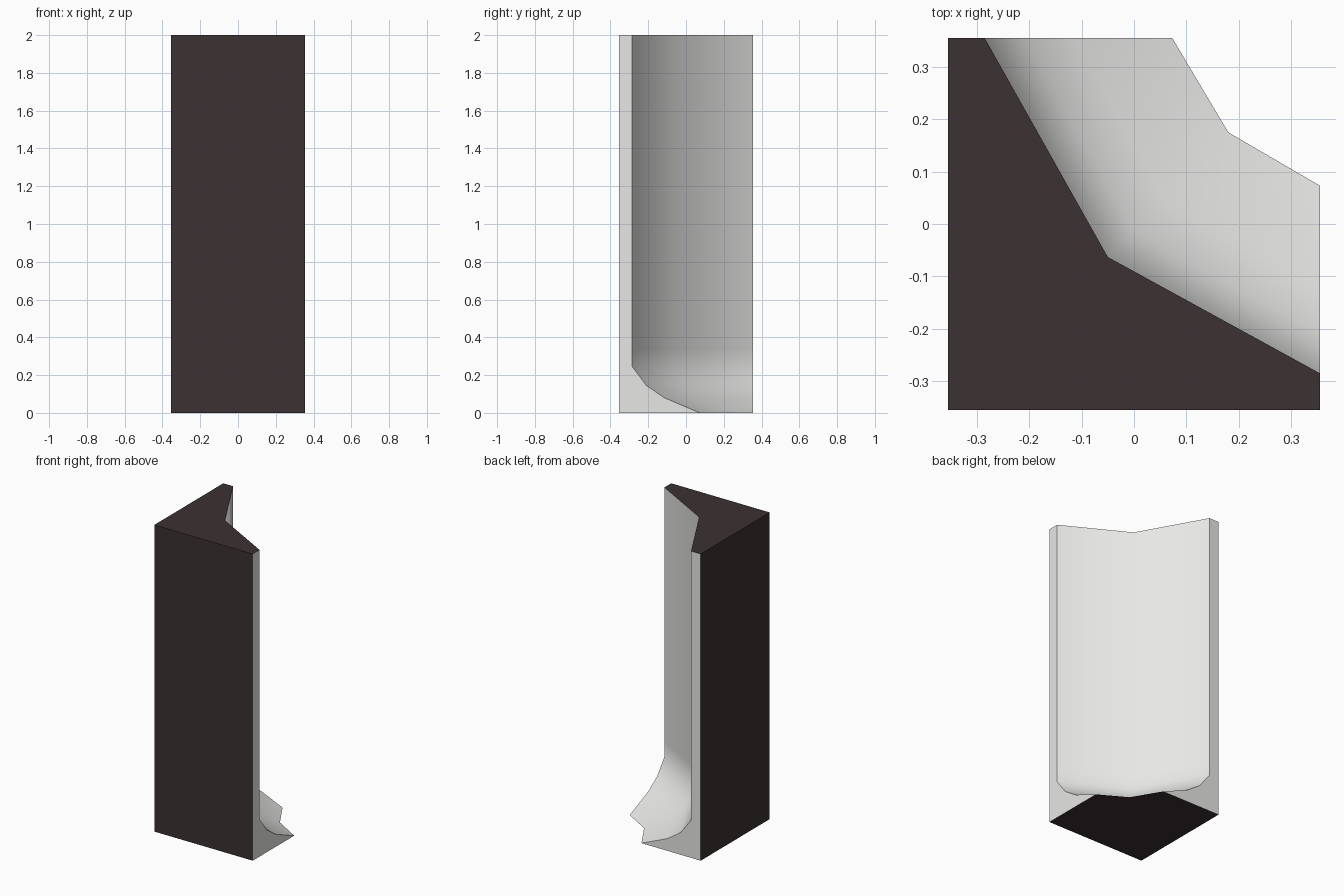
import bpy, bmesh

if "Cube" in bpy.data.objects:
    bpy.data.objects.remove(bpy.data.objects["Cube"])

H = 0.355          # half width of the square footprint
TOP = 2.0


def material(name, col):
    m = bpy.data.materials.new(name)
    m.diffuse_color = (*col, 1)
    m.use_nodes = True
    m.node_tree.nodes["Principled BSDF"].inputs["Base Color"].default_value = m.diffuse_color
    return m


dark = material("dark brown", (0.045, 0.031, 0.032))
light = material("light grey", (0.8, 0.8, 0.78))

# Profile of the flared inner face: (outward fraction, height)
profile = [(0, TOP), (0, 0.34), (0, 0.245), (0.21, 0.145), (0.475, 0.08), (1, 0)]


def mix(a, b, t):
    return a + (b - a) * t


bm = bmesh.new()

# Rows of three points across the inner face: right end, centre fold, back end
rows = []
for t, z in profile:
    end = mix(-0.285, 0.073, t)
    rows.append([bm.verts.new(p) for p in (
        (H, end, z),
        (mix(-0.05, 0.18, t), mix(-0.063, 0.175, t), z),
        (end, H, z))])

# Outer square corners: right front, left front, left back
top = [bm.verts.new((x, y, TOP)) for x, y in ((H, -H), (-H, -H), (-H, H))]
low = [bm.verts.new((x, y, 0)) for x, y in ((H, -H), (-H, -H), (-H, H))]


def face(verts, mat, smooth=False):
    f = bm.faces.new(verts)
    f.material_index = mat
    f.smooth = smooth


# Smooth inner face
for a, b in zip(rows, rows[1:]):
    for i in range(2):
        face((a[i], a[i + 1], b[i + 1], b[i]), 1, True)

# Light end faces that follow the flare
face([low[0]] + [r[0] for r in reversed(rows)] + [top[0]], 1)
face([low[2]] + [r[2] for r in reversed(rows)] + [top[2]], 1)

# Dark outer walls, top and underside
for i in range(2):
    face((low[i], low[i + 1], top[i + 1], top[i]), 0)
face(top[::-1] + rows[0], 0)
face(low[::-1] + rows[-1], 0)

bmesh.ops.recalc_face_normals(bm, faces=bm.faces[:])
mesh = bpy.data.meshes.new("corner_pillar")
bm.to_mesh(mesh)
bm.free()
mesh.materials.append(dark)
mesh.materials.append(light)
pillar = bpy.data.objects.new("corner_pillar", mesh)
bpy.context.collection.objects.link(pillar)
